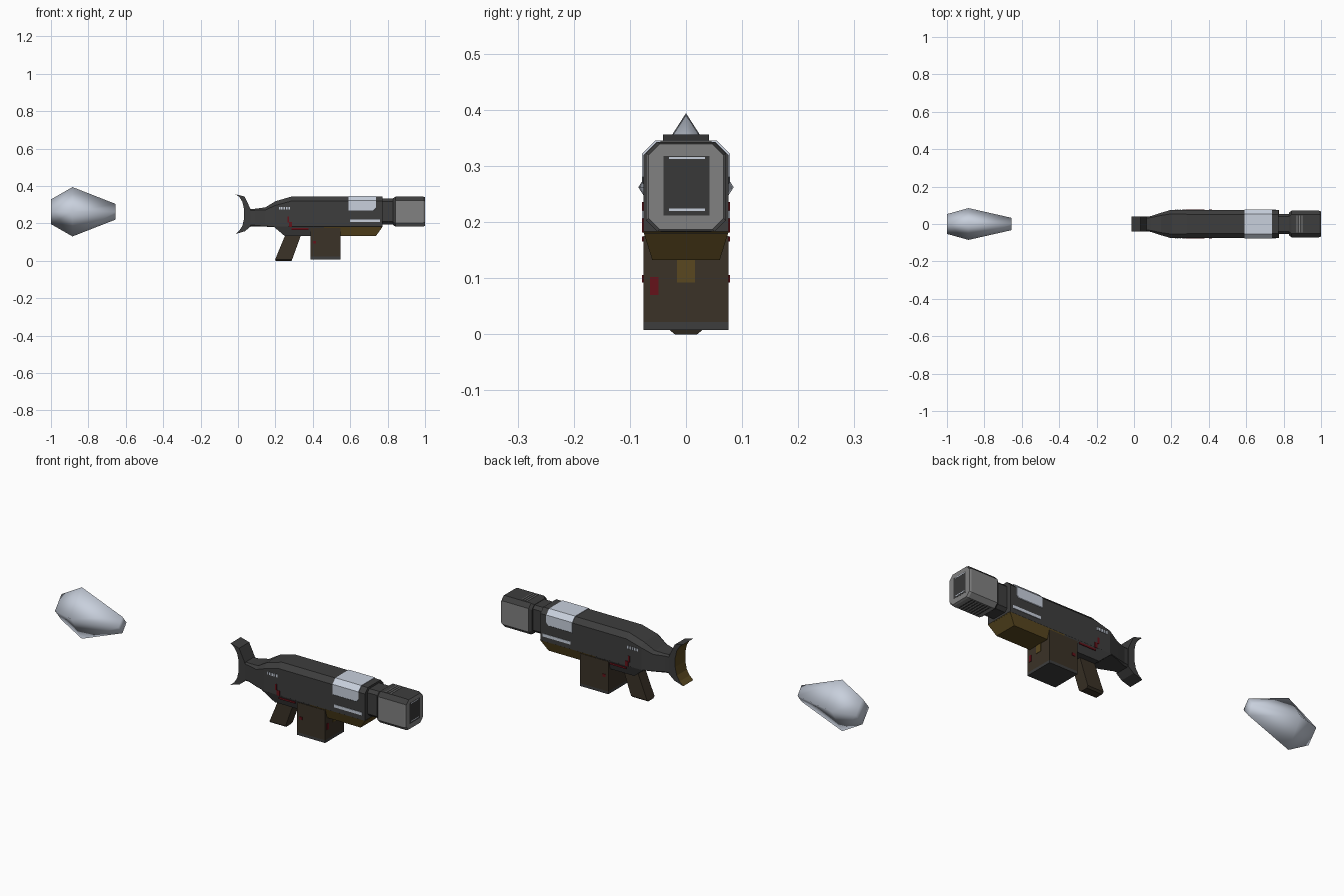
import bpy, bmesh, math

if "Cube" in bpy.data.objects:
    bpy.data.objects.remove(bpy.data.objects["Cube"])


def mat(name, rgb):
    m = bpy.data.materials.new(name)
    m.diffuse_color = (*rgb, 1)
    m.use_nodes = True
    m.node_tree.nodes["Principled BSDF"].inputs["Base Color"].default_value = m.diffuse_color
    return m


DARK = mat("dark grey metal", (0.047, 0.047, 0.047))
GREY = mat("mid grey metal", (0.22, 0.22, 0.22))
PALE = mat("pale steel blue", (0.58, 0.63, 0.72))
BROWN = mat("dark brown", (0.043, 0.032, 0.02))
GOLD = mat("golden brown", (0.1, 0.064, 0.014))
RED = mat("dark red", (0.13, 0.006, 0.01))
SLOT = mat("charcoal", (0.04, 0.04, 0.04))


def make(name, bm, *mats, rule=None):
    bmesh.ops.recalc_face_normals(bm, faces=bm.faces[:])
    if rule:
        for f in bm.faces:
            f.material_index = rule(f)
    me = bpy.data.meshes.new(name)
    bm.to_mesh(me)
    bm.free()
    for m in mats:
        me.materials.append(m)
    ob = bpy.data.objects.new(name, me)
    bpy.context.collection.objects.link(ob)
    return ob


def loft(name, rings, *mats, rule=None):
    bm = bmesh.new()
    vs = [[bm.verts.new(p) for p in r] for r in rings]
    n = len(rings[0])
    for a, b in zip(vs, vs[1:]):
        for i in range(n):
            j = (i + 1) % n
            bm.faces.new((a[i], a[j], b[j], b[i]))
    bm.faces.new(vs[0])
    bm.faces.new(vs[-1][::-1])
    return make(name, bm, *mats, rule=rule)


def octagon(x, hw, zb, zt, c, cb=None):
    """Cut-corner cross-section across the barrel axis."""
    cb = c if cb is None else cb
    half = [(hw - cb, zb), (hw, zb + cb), (hw, zt - c), (hw - c, zt)]
    return [(x, y, z) for y, z in half] + [(x, -y, z) for y, z in half[::-1]]


def extrude(name, profile, hw, *mats, rule=None):
    """Side profile (x, z) pushed out to both sides."""
    return loft(name, [[(x, y, z) for x, z in profile] for y in (-hw, hw)],
                *mats, rule=rule)


def box(name, x0, x1, y0, y1, z0, z1, m):
    return loft(name, [[(x, y0, z0), (x, y1, z0), (x, y1, z1), (x, y0, z1)]
                       for x in (x0, x1)], m)


# Main receiver
loft("receiver", [octagon(*s) for s in (
    (0.05, 0.038, 0.182, 0.278, 0.008),
    (0.09, 0.042, 0.182, 0.278, 0.008),
    (0.145, 0.06, 0.182, 0.285, 0.014, 0.003),
    (0.2, 0.076, 0.181, 0.318, 0.022, 0.002),
    (0.285, 0.076, 0.18, 0.343, 0.024, 0.002),
    (0.772, 0.076, 0.18, 0.343, 0.024, 0.002))], DARK)


# Lower receiver: dark behind the magazine, golden in front
def lower(name, p, m):
    (x0, x1), (x2, x3) = p
    loft(name, [
        [(x0, -0.076, 0.183), (x1, -0.076, 0.183), (x1, 0.076, 0.183), (x0, 0.076, 0.183)],
        [(x2, -0.06, 0.132), (x3, -0.06, 0.132), (x3, 0.06, 0.132), (x2, 0.06, 0.132)]], m)


lower("rear_underside", ((0.19, 0.46), (0.25, 0.46)), DARK)
lower("front_underside", ((0.46, 0.774), (0.46, 0.737)), GOLD)

# Flared stock with a concave butt
arc = [(-0.006 + 0.04 * math.cos(t), 0.251 - 0.095 * math.sin(t))
       for t in [math.radians(a) for a in (70, 42, 14, -14, -42, -70)]]
extrude("stock", [(-0.013, 0.356), (0.035, 0.343), (0.067, 0.277), (0.067, 0.183),
                  (0.037, 0.158), (-0.013, 0.143)] + arc, 0.041, DARK, GOLD,
        rule=lambda f: 1 if f.normal.x < -0.3 and f.calc_center_median().x < 0.04 else 0)

# Pistol grip
loft("grip", [[(x0, -w, z), (x1, -w, z), (x1, w, z), (x0, w, z)]
              for x0, x1, w, z in ((0.2, 0.287, 0.02, 0.0), (0.199, 0.29, 0.03, 0.008),
                                   (0.262, 0.345, 0.03, 0.16))], BROWN)

# Magazine with base plate and latch
box("magazine", 0.387, 0.547, -0.076, 0.076, 0.022, 0.175, BROWN)
box("magazine_base", 0.387, 0.547, -0.076, 0.076, 0.008, 0.022, DARK)
box("magazine_latch", 0.547, 0.549, -0.016, 0.016, 0.092, 0.135, GOLD)
box("magazine_mark", 0.547, 0.549, -0.064, -0.049, 0.07, 0.102, RED)

# Barrel neck and muzzle block
loft("barrel_neck", [octagon(x, 0.054, 0.195, 0.333, 0.015) for x in (0.76, 0.85)], DARK)
loft("muzzle", [octagon(*s) for s in (
    (0.83, 0.062, 0.19, 0.335, 0.02), (0.842, 0.071, 0.183, 0.343, 0.02),
    (0.99, 0.071, 0.183, 0.343, 0.02), (1.0, 0.067, 0.187, 0.339, 0.02))],
    GREY, DARK, rule=lambda f: 1 if f.normal.z > 0.5 or f.normal.x < -0.3 else 0)
box("muzzle_bore", 0.995, 1.0005, -0.04, 0.042, 0.212, 0.318, SLOT)
for i, z in enumerate((0.22, 0.312)):
    box(f"bore_edge_{i}", 0.997, 1.001, -0.03, 0.034, z, z + 0.004, PALE)
for i in range(3):
    x = 0.868 + i * 0.014
    box(f"top_slat_{i}", x, x + 0.005, -0.045, 0.045, 0.34, 0.3445, GREY)
for i in range(7):
    x = 0.86 + i * 0.017
    box(f"bottom_slot_{i}", x, x + 0.007, -0.045, 0.045, 0.182, 0.186, SLOT)

# Pale saddle panel over the receiver
loft("saddle_panel", [octagon(x, 0.0785, zb, 0.3455, 0.024, 0.002)
                      for x, zb in ((0.59, 0.268), (0.725, 0.268), (0.737, 0.28))], PALE)

# Side details on both faces
for s, side in ((-1, "front"), (1, "back")):
    y0, y1 = s * 0.075, s * 0.0785
    box(f"side_stripe_{side}", 0.6, 0.758, y0, y1, 0.206, 0.221, PALE)
    for i in range(5):
        x = 0.218 + i * 0.013
        box(f"side_tick_{side}_{i}", x, x + 0.008, y0, y1, 0.273, 0.287, PALE)
    box(f"cable_upper_{side}", 0.264, 0.274, y0, y1, 0.205, 0.236, RED)
    box(f"cable_middle_{side}", 0.274, 0.29, y0, y1, 0.181, 0.207, RED)
    box(f"cable_lower_{side}", 0.285, 0.378, y0, y1, 0.165, 0.174, RED)
    box(f"magazine_dot_{side}", 0.402, 0.418, y0, y1, 0.092, 0.106, RED)

# Separate diamond-section muzzle flash
flash = loft("muzzle_flash", [
    [(x, 0, 0.262 + h), (x, w, 0.262), (x, 0, 0.262 - h), (x, -w, 0.262)]
    for x, w, h in ((-1.0, 0.053, 0.066), (-0.885, 0.085, 0.132), (-0.655, 0.033, 0.042))], PALE)
for p in flash.data.polygons:
    p.use_smooth = True
